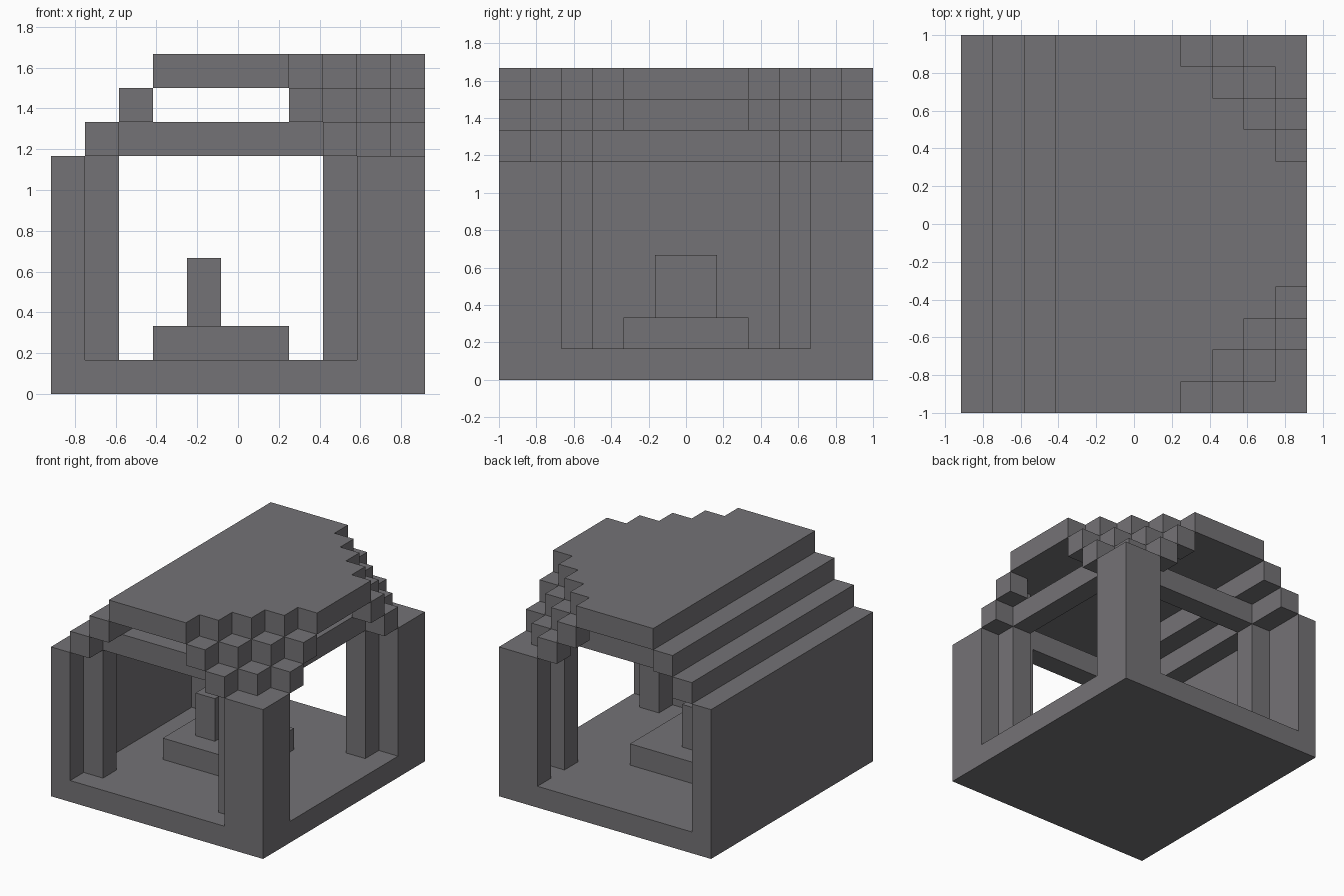
import bpy
import bmesh
from mathutils import Vector

U = 1 / 6            # edge of one building block
NX, NY = 11, 12      # footprint in blocks

cube = bpy.data.objects.get("Cube")
if cube:
    bpy.data.objects.remove(cube, do_unlink=True)

stone = bpy.data.materials.new("grey_stone")
stone.use_nodes = True
grey = (0.175, 0.17, 0.18, 1)
stone.diffuse_color = grey
bsdf = stone.node_tree.nodes["Principled BSDF"]
bsdf.inputs["Base Color"].default_value = grey
bsdf.inputs["Roughness"].default_value = 0.9


def prism(name, outline, z0, z1):
    """Extrude an outline given in block units from z0 to z1."""
    bm = bmesh.new()
    verts = [bm.verts.new(((x - NX / 2) * U, (y - NY / 2) * U, z0 * U)) for x, y in outline]
    face = bm.faces.new(verts)
    out = bmesh.ops.extrude_face_region(bm, geom=[face])
    top = [v for v in out["geom"] if isinstance(v, bmesh.types.BMVert)]
    bmesh.ops.translate(bm, verts=top, vec=Vector((0, 0, (z1 - z0) * U)))
    bmesh.ops.recalc_face_normals(bm, faces=bm.faces)
    mesh = bpy.data.meshes.new(name)
    bm.to_mesh(mesh)
    bm.free()
    mesh.materials.append(stone)
    obj = bpy.data.objects.new(name, mesh)
    bpy.context.collection.objects.link(obj)
    return obj


def box(name, x, y, z):
    """Box spanning (start, end) block pairs on each axis."""
    return prism(name, [(x[0], y[0]), (x[1], y[0]), (x[1], y[1]), (x[0], y[1])], *z)


WALL = (1, 7)

# Floor and pedestal
box("floor", (0, NX), (0, NY), (0, 1))
box("pedestal", (3, 7), (4, 8), (1, 2))
box("pedestal_pillar", (4, 5), (5, 7), (2, 4))

# Solid side wall with stepped eaves
box("side_wall", (0, 1), (0, NY), WALL)
for k in (1, 2):
    box(f"eave_step_{k}", (k, k + 1), (0, NY), (6 + k, 7 + k))

# Corner posts on the open side
box("front_corner_post", (9, 11), (0, 2), WALL)
prism("back_corner_post", [(9, 11), (10, 11), (10, 10), (11, 10), (11, 12), (9, 12)], *WALL)

# Inner columns
for name, x, y in (("front_wall_column", 1, 1), ("back_wall_column", 1, 9),
                   ("front_inner_column", 8, 1), ("front_side_column", 9, 2),
                   ("back_side_column", 9, 9)):
    box(name, (x, x + 1), (y, y + 1), WALL)

# Beams resting on the columns
box("front_beam", (2, 9), (1, 2), (7, 8))
box("back_beam", (2, 9), (9, 10), (7, 8))
box("side_beam", (9, 10), (2, 10), (7, 8))

# Corbelled corner blocks, diagonal rows mirrored front to back
for layer, first in ((7, 8), (8, 7)):
    for n in range(NX - first):
        x = first + n
        for side, y in (("front", n), ("back", NY - 1 - n)):
            box(f"{side}_corbel_{layer}_{n}", (x, x + 1), (y, y + 1), (layer, layer + 1))

# Roof slab with stepped corners
stairs = []
for n in range(4):
    stairs += [(7 + n, n), (7 + n, n + 1)]
stairs.append((NX, 4))
mirrored = [(x, NY - y) for x, y in reversed(stairs)]
prism("roof_slab", [(3, 0)] + stairs + mirrored + [(3, NY)], 9, 10)
